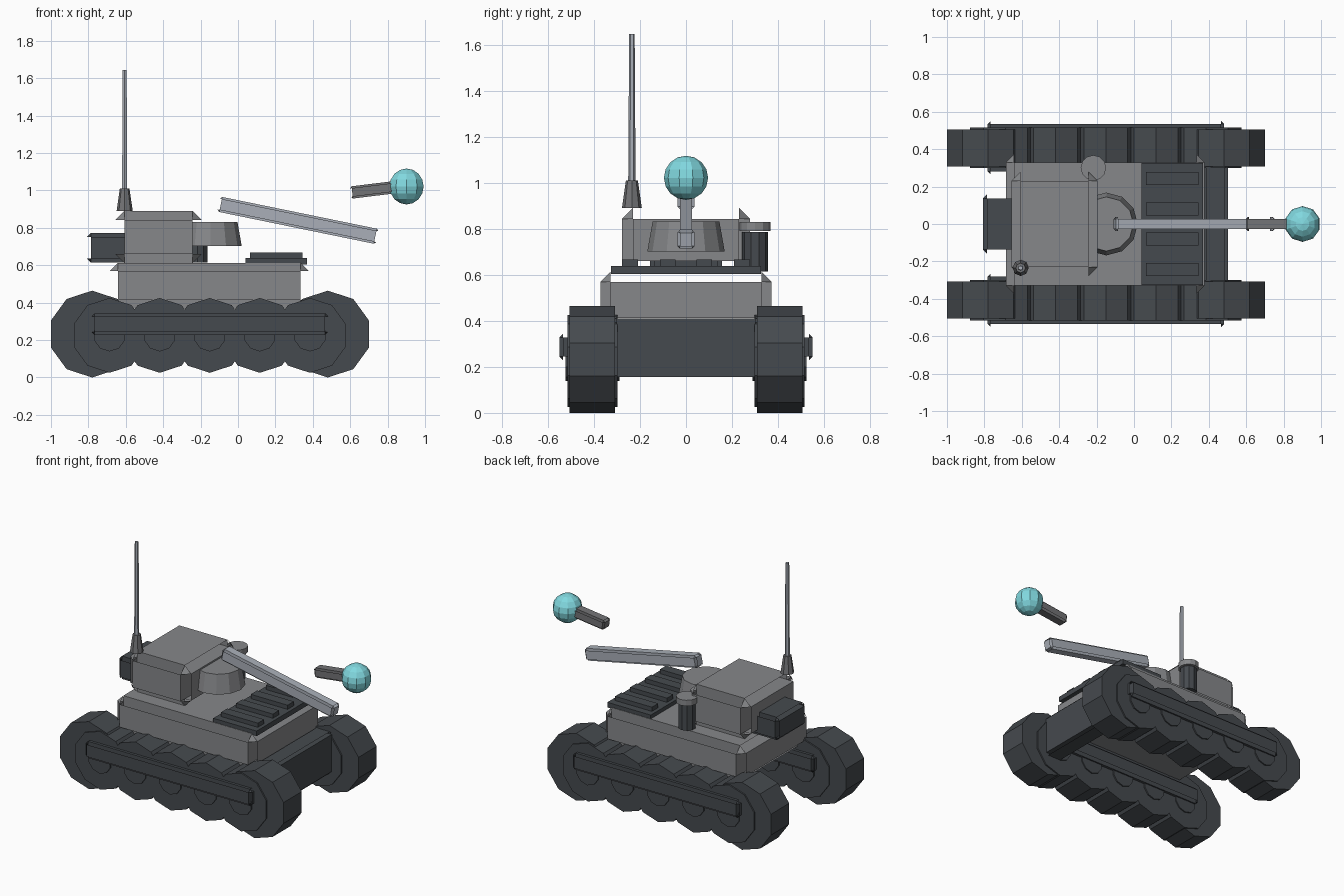
import bpy, bmesh, math
from mathutils import Matrix, Vector

if "Cube" in bpy.data.objects:
    bpy.data.objects.remove(bpy.data.objects["Cube"], do_unlink=True)


def material(name, color):
    m = bpy.data.materials.new(name)
    m.use_nodes = True
    m.diffuse_color = (*color, 1)
    m.node_tree.nodes["Principled BSDF"].inputs["Base Color"].default_value = (*color, 1)
    return m


ARMOR = material("armor grey", (0.24, 0.245, 0.255))
DARK = material("dark rubber", (0.06, 0.068, 0.077))
STEEL = material("light steel", (0.40, 0.43, 0.48))
GUNMETAL = material("gunmetal", (0.17, 0.172, 0.18))
LENS = material("cyan lens", (0.22, 0.69, 0.74))


def finish(name, bm, mat, matrix):
    mesh = bpy.data.meshes.new(name)
    bm.to_mesh(mesh)
    bm.free()
    mesh.materials.append(mat)
    obj = bpy.data.objects.new(name, mesh)
    obj.matrix_world = matrix
    bpy.context.collection.objects.link(obj)
    return obj


def open_seams(bm, half):
    """Remove the chamfer strips, leaving panels and corner plates held by inner ribs."""
    bm.normal_update()
    strips = [f for f in bm.faces if sum(abs(c) > 0.1 for c in f.normal) == 2]
    bmesh.ops.delete(bm, geom=strips, context='FACES_ONLY')
    for axis in range(3):
        across = (axis + 2) % 3
        ends = [v for v in bm.verts if abs(v.co[axis]) > half[axis] - 1e-4]
        for s in (1, -1):
            rib = [v for v in ends if v.co[across] * s > 0]
            # Walk around the four corners in order
            other = (axis + 1) % 3
            rib.sort(key=lambda v: math.atan2(v.co[other], v.co[axis]))
            bm.faces.new(rib)


def box(name, lo, hi, mat, seam=0.0, tilt=0.0):
    """Box between two corners, with open seams along its edges, tilted about y."""
    lo, hi = Vector(lo), Vector(hi)
    bm = bmesh.new()
    bmesh.ops.create_cube(bm, size=1, matrix=Matrix.Diagonal((*(hi - lo), 1)))
    if seam:
        bmesh.ops.bevel(bm, geom=bm.edges[:], offset=seam, segments=1,
                        affect='EDGES', offset_type='OFFSET')
        open_seams(bm, (hi - lo) / 2)
    place = Matrix.Translation((lo + hi) / 2) @ Matrix.Rotation(tilt, 4, 'Y')
    return finish(name, bm, mat, place)


def cone(name, center, r1, r2, depth, sides, mat, axis='Z'):
    """Cylinder or frustum along z, or along y for wheels."""
    bm = bmesh.new()
    bmesh.ops.create_cone(bm, cap_ends=True, segments=sides, radius1=r1, radius2=r2,
                          depth=depth)
    place = Matrix.Translation(center)
    if axis == 'Y':
        place = place @ Matrix.Rotation(math.pi / 2, 4, 'X')
    return finish(name, bm, mat, place)


# Tracks: end wheels, road wheels with hubs, and a side rail
for side, s in (("left", 1), ("right", -1)):
    y = 0.407 * s
    for end, x in (("rear", -0.78), ("front", 0.48)):
        cone(f"{side}_{end}_drive_wheel", (x, y, 0.232), 0.232, 0.232, 0.197, 10, DARK, 'Y')
    for i in range(5):
        x = -0.687 + 0.268 * i
        cone(f"{side}_road_wheel_{i + 1}", (x, y, 0.225), 0.2, 0.2, 0.217, 10, DARK, 'Y')
        cone(f"{side}_hub_{i + 1}", (x, y, 0.225), 0.086, 0.086, 0.235, 10, DARK, 'Y')
    box(f"{side}_track_rail", (-0.782, y - 0.143, 0.228), (0.482, y + 0.143, 0.343),
        DARK, 0.016)

# Hull and the cross plate between the tracks
box("front_cross_plate", (0.37, -0.317, 0.14), (0.502, 0.317, 0.425), DARK, 0.015)
box("upper_hull", (-0.685, -0.372, 0.37), (0.378, 0.372, 0.612), ARMOR, 0.043)

# Engine deck with slats
box("deck_plate", (0.04, -0.326, 0.603), (0.37, 0.326, 0.638), DARK)
for i, y in enumerate((-0.243, -0.08, 0.08, 0.243)):
    box(f"deck_slat_{i + 1}", (0.065, y - 0.034, 0.632), (0.345, y + 0.034, 0.667), DARK)

# Turret, rear stowage box and gun mount
box("turret", (-0.655, -0.278, 0.612), (-0.195, 0.278, 0.89), ARMOR, 0.047)
box("rear_stowage_box", (-0.807, -0.157, 0.615), (-0.58, 0.157, 0.772), DARK, 0.02)
cone("gun_mount", (-0.148, 0, 0.767), 0.168, 0.145, 0.13, 12, ARMOR)

# Periscope
cone("periscope_body", (-0.217, 0.3, 0.7), 0.056, 0.056, 0.17, 10, DARK)
cone("periscope_cap", (-0.217, 0.3, 0.81), 0.068, 0.068, 0.04, 12, ARMOR)

# Antenna
cone("antenna_base", (-0.606, -0.235, 0.95), 0.043, 0.026, 0.118, 8, GUNMETAL)
cone("antenna_rod", (-0.606, -0.235, 1.325), 0.016, 0.012, 0.64, 6, STEEL)

# Gun barrel, emitter arm and lens
box("gun_barrel", (-0.112, -0.038, 0.799), (0.754, 0.038, 0.881), STEEL, 0.011,
    math.radians(11.6))
box("emitter_arm", (0.6, -0.037, 0.971), (0.86, 0.037, 1.037), GUNMETAL, 0.01,
    math.radians(-7))
bm = bmesh.new()
bmesh.ops.create_uvsphere(bm, u_segments=10, v_segments=8, radius=0.096)
finish("emitter_lens", bm, LENS, Matrix.Translation((0.901, 0, 1.021)))
